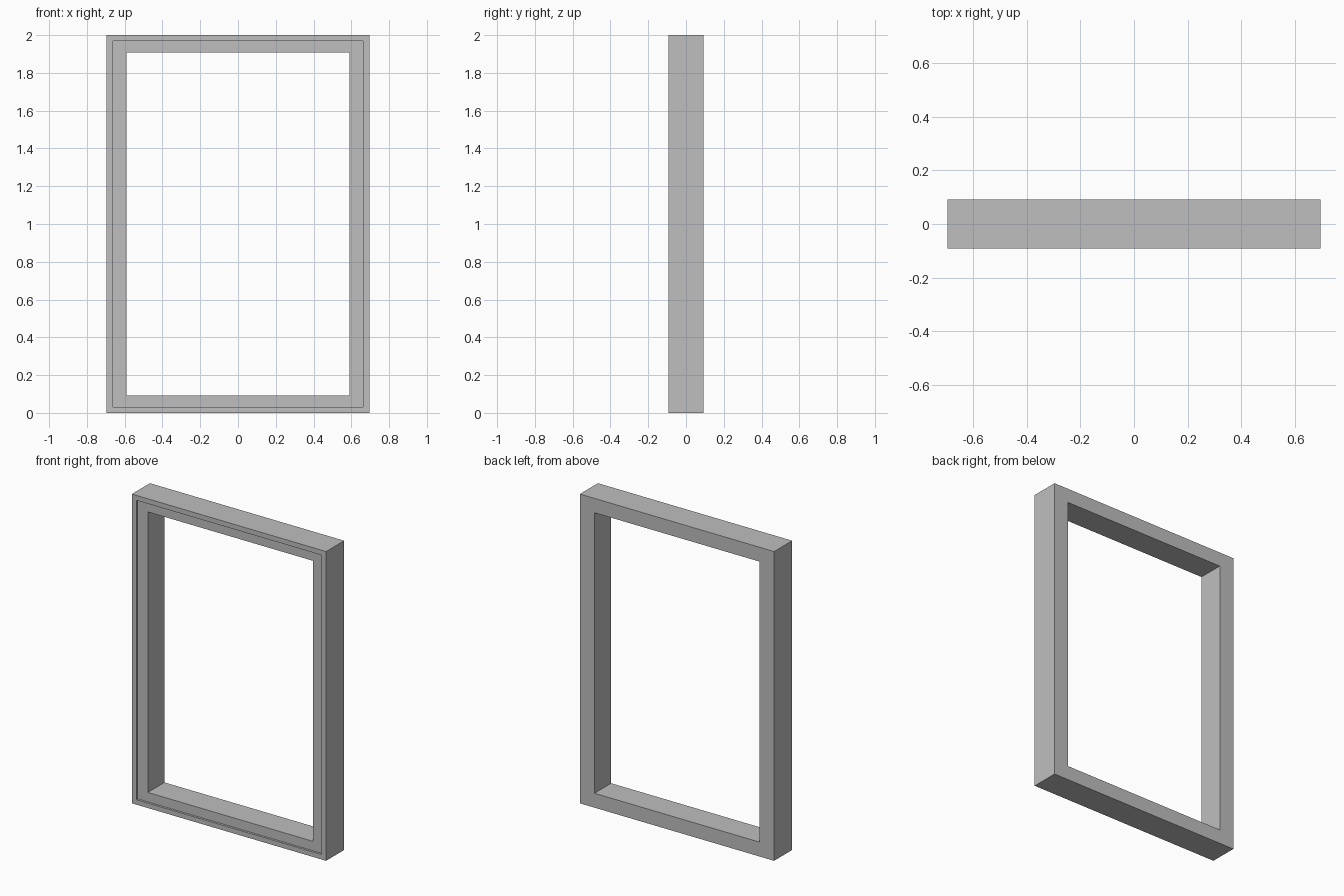
import bpy
import bmesh

cube = bpy.data.objects.get("Cube")
if cube:
    bpy.data.objects.remove(cube, do_unlink=True)

HALF_W, HEIGHT, HALF_D = 0.695, 2.0, 0.092
SIDE, RAIL = 0.105, 0.093      # widths of the uprights and the rails
LIP, STEP = 0.032, 0.014       # width of the raised front lip, depth of the rebate

grey = bpy.data.materials.new("plain_grey")
grey.use_nodes = True
colour = (0.52, 0.52, 0.52, 1)
grey.diffuse_color = colour
grey.node_tree.nodes["Principled BSDF"].inputs["Base Color"].default_value = colour


def ring(bm, dx, dz, y):
    """Rectangular loop inset from the outer edge, at depth y."""
    x = HALF_W - dx
    corners = [(-x, dz), (x, dz), (x, HEIGHT - dz), (-x, HEIGHT - dz)]
    return [bm.verts.new((cx, y, cz)) for cx, cz in corners]


# Frame: stepped cross-section carried round the four mitred corners
profile = [
    (0, 0, HALF_D),
    (0, 0, -HALF_D),
    (LIP, LIP, -HALF_D),
    (LIP, LIP, -HALF_D + STEP),
    (SIDE, RAIL, -HALF_D + STEP),
    (SIDE, RAIL, HALF_D),
]
bm = bmesh.new()
rings = [ring(bm, *point) for point in profile]
for a, b in zip(rings, rings[1:] + rings[:1]):
    for i in range(4):
        j = (i + 1) % 4
        bm.faces.new((a[i], a[j], b[j], b[i]))
bmesh.ops.recalc_face_normals(bm, faces=bm.faces)

mesh = bpy.data.meshes.new("window_frame")
bm.to_mesh(mesh)
bm.free()
mesh.materials.append(grey)
frame = bpy.data.objects.new("window_frame", mesh)
bpy.context.collection.objects.link(frame)
